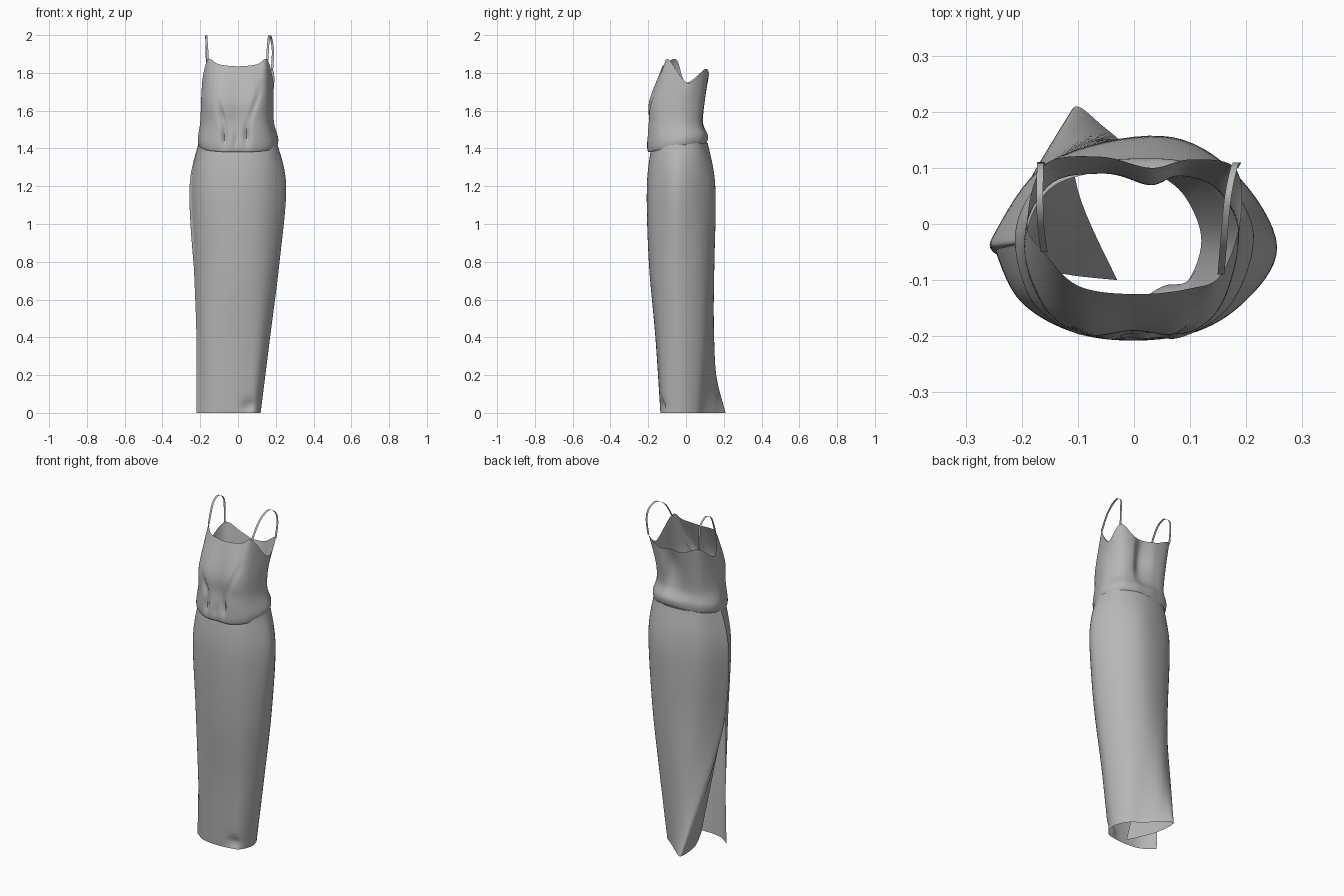
import bpy, bmesh, math
from mathutils import Vector

if "Cube" in bpy.data.objects:
    bpy.data.objects.remove(bpy.data.objects["Cube"])

fabric = bpy.data.materials.new("grey_fabric")
fabric.diffuse_color = (0.47, 0.47, 0.47, 1)
fabric.use_nodes = True
fabric.node_tree.nodes["Principled BSDF"].inputs["Base Color"].default_value = fabric.diffuse_color


def spline(pts, steps, closed=False):
    """Smooth curve through the points, sampled evenly per span."""
    n = len(pts)
    pts = [Vector(p) for p in pts]
    get = (lambda i: pts[i % n]) if closed else (lambda i: pts[max(0, min(n - 1, i))])
    out = []
    for i in range(n if closed else n - 1):
        a, b, c, d = (get(i + k) for k in (-1, 0, 1, 2))
        for s in range(steps):
            t = s / steps
            out.append(0.5 * (2 * b + (c - a) * t + (2 * a - 5 * b + 4 * c - d) * t * t
                              + (3 * b - a - 3 * c + d) * t ** 3))
    if not closed:
        out.append(pts[-1].copy())
    return out


def sheet(name, rows, closed=False, angle=50):
    """Smooth-shaded cloth surface from rows of points."""
    bm = bmesh.new()
    grid = [[bm.verts.new(p) for p in row] for row in rows]
    n = len(rows[0])
    for lo, hi in zip(grid, grid[1:]):
        for i in range(n if closed else n - 1):
            k = (i + 1) % n
            bm.faces.new((lo[i], lo[k], hi[k], hi[i]))
    mesh = bpy.data.meshes.new(name)
    bm.to_mesh(mesh)
    bm.free()
    mesh.materials.append(fabric)
    obj = bpy.data.objects.new(name, mesh)
    bpy.context.collection.objects.link(obj)
    bpy.ops.object.select_all(action='DESELECT')
    obj.select_set(True)
    bpy.context.view_layer.objects.active = obj
    bpy.ops.object.shade_smooth_by_angle(angle=math.radians(angle))
    return obj


def loft(rings, around, up, closed):
    """Interpolate rings of control points around and then upward."""
    dense = [spline(r, around, closed) for r in rings]
    columns = [spline(col, up) for col in zip(*dense)]
    return [list(row) for row in zip(*columns)]


def bump(v, centre, width):
    return math.exp(-((v - centre) / width) ** 2)


# Skirt: one wrapped sheet from the front slit edge round to the tucked-in back flap
skirt_rings = {
    0.0: [(-.22, -.07), (-.15, -.12), (-.07, -.135), (.03, -.13), (.09, -.11), (.12, -.03),
          (.09, .05), (.03, .10), (-.05, .17), (-.11, .205), (-.10, .06), (-.03, -.10)],
    0.4: [(-.22, -.06), (-.17, -.13), (-.08, -.16), (.05, -.155), (.13, -.12), (.17, -.03),
          (.12, .08), (.02, .135), (-.09, .145), (-.185, .08), (-.16, .0), (-.12, -.09)],
    0.8: [(-.235, -.04), (-.19, -.13), (-.08, -.19), (.07, -.19), (.17, -.14), (.22, -.04),
          (.16, .09), (.03, .15), (-.14, .11), (-.232, -.02), (-.22, -.06), (-.21, -.07)],
    1.2: [(-.253, -.03), (-.20, -.14), (-.08, -.20), (.08, -.20), (.19, -.145), (.255, -.04),
          (.18, .09), (.05, .155), (-.15, .11), (-.25, -.02), (-.245, -.05), (-.235, -.07)],
    1.43: [(-.207, -.03), (-.17, -.13), (-.07, -.175), (.07, -.175), (.17, -.13), (.207, -.03),
           (.16, .07), (.02, .115), (-.14, .08), (-.205, -.02), (-.20, -.04), (-.195, -.06)],
}
rings = [[(x, y, z) for x, y in pts] for z, pts in skirt_rings.items()]
rows = loft(rings, 8, 14, False)
for row in rows:
    for p in row[:40]:
        if p.y < -.05:  # small pucker at the front hem
            p.y += .02 * bump(p.x, .06, .035) * bump(p.z, .04, .025)
sheet("skirt", rows)

# Bodice: bloused top that folds under at the waist
neck = [(-.19, 0, 1.75), (-.16, -.05, 1.87), (-.10, -.11, 1.845), (0, -.125, 1.835),
        (.10, -.115, 1.845), (.155, -.09, 1.87), (.19, .01, 1.745), (.18, .10, 1.82),
        (.10, .115, 1.77), (.03, .10, 1.77), (-.06, .12, 1.78), (-.16, .105, 1.82)]
bust = [(-.195, -.03), (-.16, -.14), (-.09, -.19), (0, -.185), (.09, -.19), (.155, -.14),
        (.187, -.02), (.155, .07), (.09, .10), (.03, .07), (-.06, .10), (-.155, .08)]
waist = [(-.20, -.03), (-.165, -.14), (-.09, -.195), (0, -.19), (.09, -.195), (.16, -.14),
         (.19, -.02), (.15, .06), (.09, .085), (.03, .08), (-.06, .09), (-.15, .07)]
blouse = [(-.212, -.02), (-.18, -.14), (-.09, -.20), (0, -.205), (.09, -.20), (.175, -.14),
          (.213, -.02), (.165, .075), (.09, .11), (.02, .115), (-.06, .11), (-.165, .075)]


def hem(scale, z):
    return [(x * scale, (y + .04) * scale - .04, z + .15 * y) for x, y in blouse]


rings = [hem(.90, 1.43), hem(.96, 1.413), hem(1, 1.455),
         [(x, y, 1.54) for x, y in waist], [(x, y, 1.66) for x, y in bust], neck]
rows = loft(rings, 10, 9, True)
# Front folds: (x at centre, slant, z centre, half height, depth)
folds = [(-.085, -.30, 1.57, .06, .018), (-.07, 0, 1.46, .05, .020), (.045, 0, 1.47, .05, .020),
         (.085, .35, 1.62, .09, .010), (-.01, .1, 1.44, .04, .008)]
for row in rows:
    for p in row:
        if p.y < -.1:
            p.y += sum(d * bump(p.x, x + s * (p.z - z), .014) * bump(p.z, z, h)
                       for x, s, z, h, d in folds)
sheet("bodice", rows, closed=True)

# Shoulder straps: narrow flat ribbons
straps = {
    "left_strap": [(-.16, -.05, 1.865), (-.166, -.005, 1.965), (-.168, .05, 1.998),
                   (-.167, .10, 1.965), (-.166, .11, 1.91), (-.162, .105, 1.815)],
    "right_strap": [(.155, -.09, 1.865), (.160, -.03, 1.955), (.167, .045, 1.999),
                    (.178, .10, 1.97), (.185, .11, 1.91), (.18, .10, 1.815)],
}
for name, path in straps.items():
    mid = spline(path, 8)
    sheet(name, [[p + Vector((-.006, 0, 0)) for p in mid], [p + Vector((.006, 0, 0)) for p in mid]])
